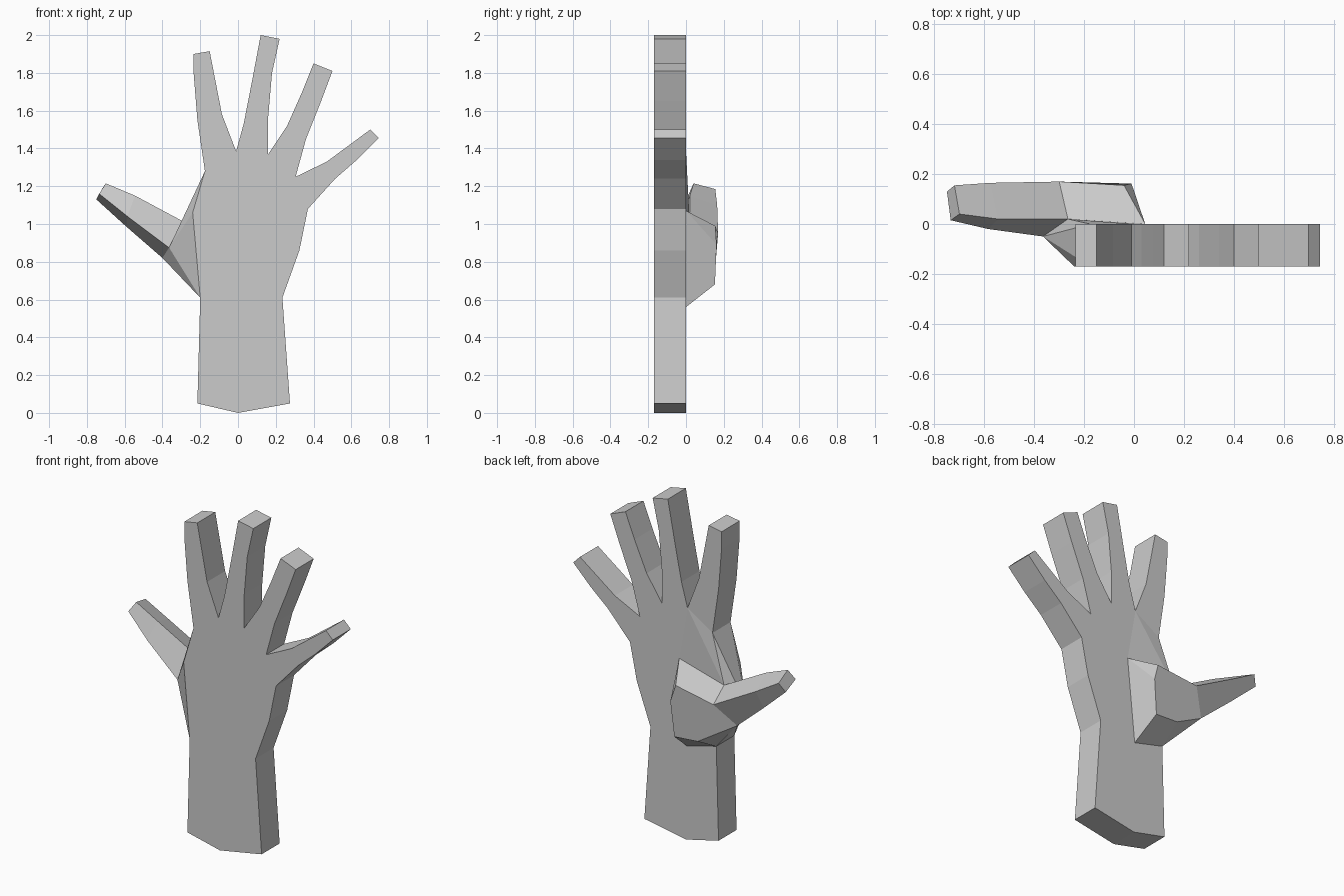
import bpy, bmesh

if "Cube" in bpy.data.objects:
    bpy.data.objects.remove(bpy.data.objects["Cube"])

FRONT, BACK = -0.17, 0.0   # thickness of the flat hand

# Outline (x, z), counter-clockwise from the bottom of the wrist
wrist_side = [(0, 0), (.275, .05), (.235, .61), (.325, .86), (.37, 1.08)]
little = [(.515, 1.24), (.63, 1.34), (.745, 1.455), (.70, 1.50), (.47, 1.33), (.305, 1.25)]
ring = [(.36, 1.45), (.44, 1.65), (.50, 1.81), (.40, 1.85), (.34, 1.70), (.26, 1.52), (.16, 1.37)]
middle = [(.16, 1.57), (.18, 1.80), (.22, 1.98), (.12, 2.0), (.075, 1.76), (.03, 1.53), (-.01, 1.385)]
index = [(-.085, 1.58), (-.12, 1.76), (-.15, 1.915), (-.235, 1.90), (-.235, 1.80), (-.215, 1.55), (-.175, 1.28)]
thumb_side = [(-.24, 1.06), (-.20, .61), (-.215, .05)]
outline = wrist_side + little + ring + middle + index + thumb_side

bm = bmesh.new()
front = [bm.verts.new((x, FRONT, z)) for x, z in outline]
n = len(outline)
i_web = outline.index((-.01, 1.385))
i_index = outline.index((-.175, 1.28))
i_edge = i_index + 1      # front-only point beside the thumb
i_heel = i_index + 2
back = [None if i == i_edge else bm.verts.new((x, BACK, z)) for i, (x, z) in enumerate(outline)]


def face(*verts):
    bm.faces.new(verts)


def vert(x, y, z):
    return bm.verts.new((x, y, z))


# Side walls, left open where the thumb grows out
face(*front)
for i in range(n):
    j = (i + 1) % n
    if i_edge not in (i, j):
        face(front[i], front[j], back[j], back[i])

# Thumb mound on the back
mound_top = vert(.045, BACK, 1.07)
mound_low = vert(-.005, BACK, .56)
ridge_top = vert(-.04, .155, .99)
ridge_side = vert(-.01, .162, .89)
ridge_low = vert(-.03, .153, .68)
heel = vert(-.18, .148, .69)
web, knuckle, wrist = back[i_web], back[i_index], back[i_heel]

# Back of the hand around the mound, and back of the index finger
face(*back[:i_web + 1], mound_top, mound_low, *back[i_heel:])
face(*back[i_web:i_index + 1])

# Thumb rings: upper front, upper back, lower back, lower front
rings = [[vert(*p) for p in ring_points] for ring_points in (
    [(-.265, .02, 1.0), (-.30, .17, .95), (-.40, .088, .82), (-.365, -.05, .875)],
    [(-.545, .02, 1.15), (-.575, .165, 1.10), (-.59, .11, .985), (-.585, -.02, 1.04)],
    [(-.70, .04, 1.215), (-.72, .155, 1.185), (-.75, .13, 1.13), (-.735, .015, 1.16)])]
for a, b in zip(rings, rings[1:]):
    for k in range(4):
        m = (k + 1) % 4
        face(a[k], a[m], b[m], b[k])
face(*rings[-1])
top_front, top_back, low_back, low_front = rings[0]

# Faces joining thumb, mound and palm
face(front[i_heel], front[i_edge], low_front)
face(front[i_edge], front[i_index], low_front)
face(front[i_index], knuckle, low_front)
face(knuckle, top_front, low_front)
face(knuckle, web, top_front)
face(web, mound_top, top_front)
face(front[i_heel], low_front, low_back)
face(front[i_heel], low_back, wrist)
face(wrist, low_back, heel)
face(wrist, heel, ridge_low, mound_low)
face(mound_low, ridge_low, ridge_side, mound_top)
face(mound_top, ridge_side, ridge_top)
face(mound_top, ridge_top, top_back, top_front)
face(ridge_top, ridge_side, ridge_low, heel, low_back, top_back)

bmesh.ops.recalc_face_normals(bm, faces=bm.faces[:])
mesh = bpy.data.meshes.new("hand")
bm.to_mesh(mesh)
bm.free()

grey = bpy.data.materials.new("light grey")
grey.diffuse_color = (.6, .6, .6, 1)
grey.use_nodes = True
grey.node_tree.nodes["Principled BSDF"].inputs["Base Color"].default_value = grey.diffuse_color
mesh.materials.append(grey)
bpy.context.collection.objects.link(bpy.data.objects.new("hand", mesh))
